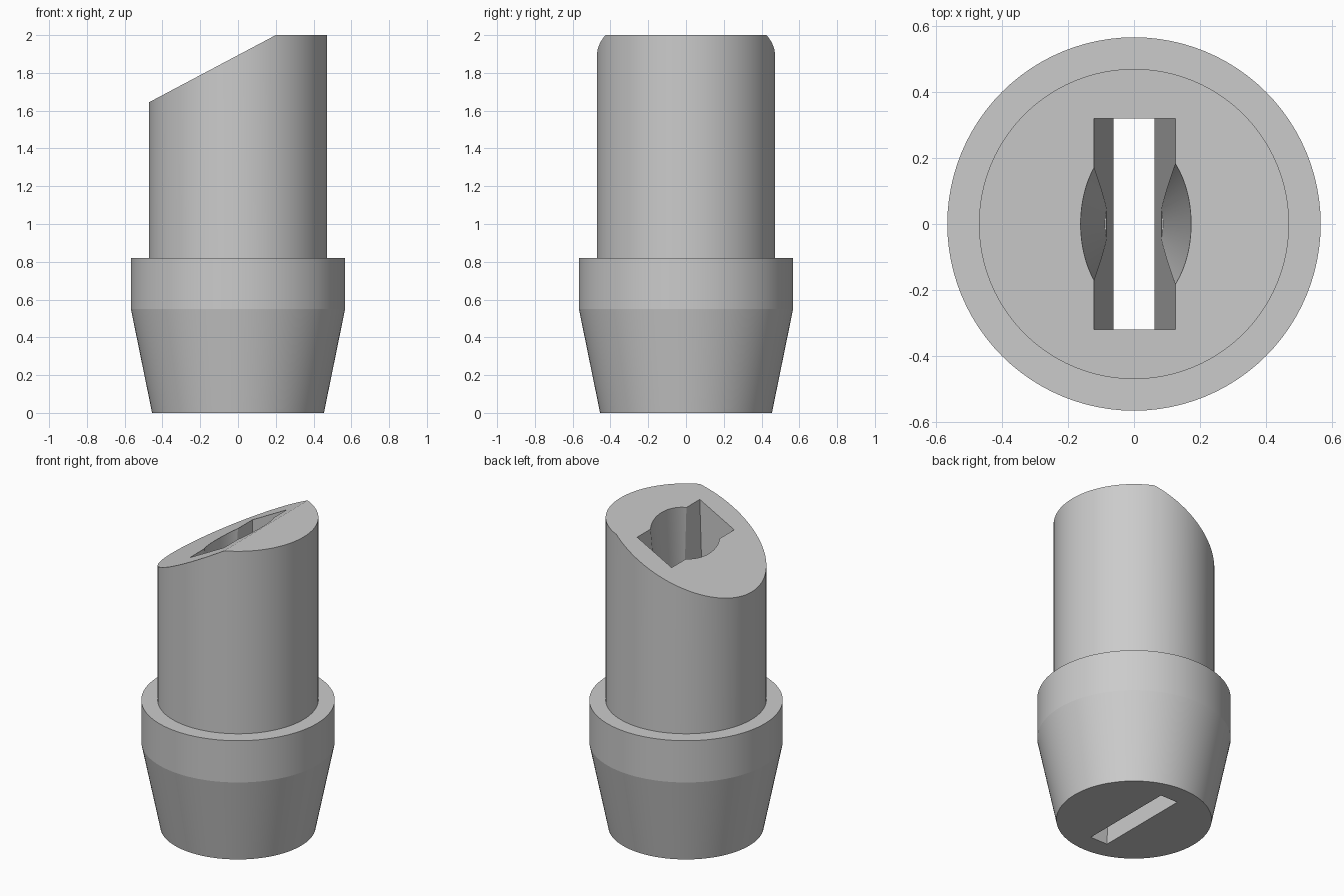
import bpy
import bmesh
import math

cube = bpy.data.objects.get("Cube")
if cube:
    bpy.data.objects.remove(cube, do_unlink=True)

SEGMENTS = 96

grey = bpy.data.materials.new("plain grey")
grey.use_nodes = True
colour = (0.6, 0.6, 0.6, 1)
grey.diffuse_color = colour
grey.node_tree.nodes["Principled BSDF"].inputs["Base Color"].default_value = colour


def ellipse(a, b, z):
    steps = [2 * math.pi * i / SEGMENTS for i in range(SEGMENTS)]
    return [(a * math.cos(t), b * math.sin(t), z) for t in steps]


def rectangle(x, y, z):
    return [(x, y, z), (-x, y, z), (-x, -y, z), (x, -y, z)]


def loft(name, rings):
    """Closed solid skinned through a list of equal-length rings."""
    bm = bmesh.new()
    loops = [[bm.verts.new(p) for p in ring] for ring in rings]
    for low, high in zip(loops, loops[1:]):
        for i in range(len(low)):
            j = (i + 1) % len(low)
            bm.faces.new((low[i], low[j], high[j], high[i]))
    bm.faces.new(loops[0][::-1])
    bm.faces.new(loops[-1])
    bmesh.ops.recalc_face_normals(bm, faces=bm.faces)
    mesh = bpy.data.meshes.new(name)
    bm.to_mesh(mesh)
    bm.free()
    mesh.materials.append(grey)
    obj = bpy.data.objects.new(name, mesh)
    bpy.context.collection.objects.link(obj)
    return obj


# Tapered base, collar and narrower stem as one turned solid
profile = [(0.455, 0), (0.567, 0.55), (0.567, 0.82), (0.471, 0.82), (0.471, 2)]
body = loft("socket_body", [ellipse(r, r, z) for r, z in profile])

# Slanted top cut
slope = 0.53
low_z, high_z = 2 - 0.9 * slope, 2 + 0.3 * slope
triangle = [(-0.7, low_z), (0.5, high_z), (-0.7, high_z)]
slant = loft("slant_cutter", [[(x, y, z) for x, z in triangle] for y in (-0.7, 0.7)])

# Tapered slot running right through
slot = loft("slot_cutter", [rectangle(0.062 + 0.0323 * z, 0.32, z) for z in (-0.1, 2.1)])

# Oval tapered pocket with a flat floor
pocket_rings = []
for z in (0.65, 2.1):
    a = 0.088 + 0.064 * (z - 0.65)
    pocket_rings.append(ellipse(a, a * 1.56, z))
pocket = loft("pocket_cutter", pocket_rings)

bpy.ops.object.select_all(action="DESELECT")
bpy.context.view_layer.objects.active = body
body.select_set(True)
for cutter in (slant, slot, pocket):
    cutter.hide_render = True
    cut = body.modifiers.new(cutter.name, "BOOLEAN")
    cut.operation = "DIFFERENCE"
    cut.solver = "EXACT"
    cut.object = cutter
    bpy.ops.object.modifier_apply(modifier=cut.name)
    bpy.data.objects.remove(cutter, do_unlink=True)

bpy.ops.object.shade_smooth_by_angle(angle=math.radians(10))
